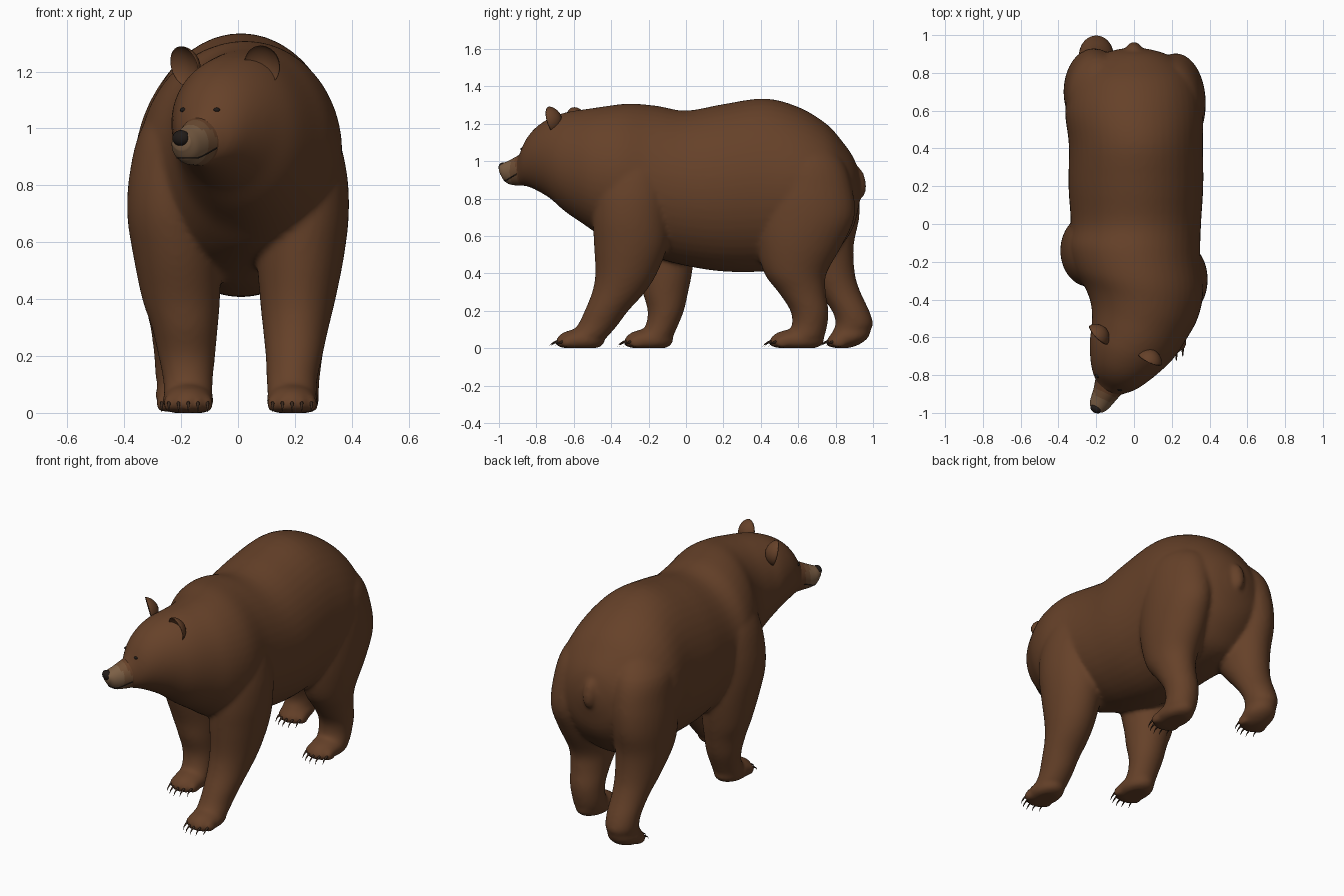
import bpy, bmesh, math
from mathutils import Vector, Matrix

if "Cube" in bpy.data.objects:
    bpy.data.objects.remove(bpy.data.objects["Cube"])

YAW = math.radians(25)          # head is turned towards -x


def material(name, rgb):
    m = bpy.data.materials.new(name)
    m.diffuse_color = (*rgb, 1)
    m.use_nodes = True
    m.node_tree.nodes["Principled BSDF"].inputs["Base Color"].default_value = m.diffuse_color
    return m


FUR = material("brown_fur", (0.132, 0.053, 0.022))
MID = material("muzzle_fur_dark", (0.16, 0.078, 0.036))
TAN = material("muzzle_fur", (0.2, 0.115, 0.06))
DARK = material("dark_skin", (0.015, 0.011, 0.009))
CLAW = material("claw_horn", (0.05, 0.026, 0.015))


def finish(bm, name, mat):
    bmesh.ops.recalc_face_normals(bm, faces=bm.faces)
    me = bpy.data.meshes.new(name)
    bm.to_mesh(me)
    bm.free()
    me.materials.append(mat)
    for p in me.polygons:
        p.use_smooth = True
    ob = bpy.data.objects.new(name, me)
    bpy.context.collection.objects.link(ob)
    return ob


def spline(rows, steps=4):
    """Catmull-Rom interpolation of parameter rows."""
    out = []
    n = len(rows)
    for i in range(n - 1):
        a, b, c, d = (rows[max(0, min(n - 1, i + k))] for k in (-1, 0, 1, 2))
        for s in range(steps):
            t = s / steps
            out.append([0.5 * (2 * q + (r - p) * t + (2 * p - 5 * q + 4 * r - w) * t * t
                        + (3 * q - p - 3 * r + w) * t ** 3)
                        for p, q, r, w in zip(a, b, c, d)])
    return out + [list(rows[-1])]


def loft(bm, rings, n=32):
    """Skin a tube over rings given as (centre, half axis u, half axis v)."""
    loops = [[bm.verts.new(c + u * math.cos(k * math.tau / n) + v * math.sin(k * math.tau / n))
              for k in range(n)] for c, u, v in rings]
    for a, b in zip(loops, loops[1:]):
        for k in range(n):
            bm.faces.new((a[k], a[(k + 1) % n], b[(k + 1) % n], b[k]))
    bm.faces.new(loops[0])
    bm.faces.new(loops[-1])


def upright(row):
    """(x, y, top, bottom, half width, yaw degrees) -> ring standing upright."""
    x, y, top, bot, w, a = row
    a = math.radians(a)
    return (Vector((x, y, (top + bot) / 2)), Vector((math.cos(a), -math.sin(a), 0)) * w,
            Vector((0, 0, (top - bot) / 2)))


def flat(row):
    """(z, x, y, half x, half y) -> level ring."""
    z, x, y, hx, hy = row
    return Vector((x, y, z)), Vector((hx, 0, 0)), Vector((0, hy, 0))


def ball(bm, c, r, turn=0.0, floor=None, tilt=0.0):
    m = (Matrix.Translation(c) @ Matrix.Rotation(turn, 4, 'Z') @ Matrix.Rotation(tilt, 4, 'X')
         @ Matrix.Diagonal((*r, 1)))
    vs = bmesh.ops.create_uvsphere(bm, u_segments=24, v_segments=14, radius=1, matrix=m)["verts"]
    if floor is not None:
        for v in vs:
            v.co.z = max(v.co.z, floor)


fur = bmesh.new()
claws = bmesh.new()

# torso, neck and skull: one loft from rump to muzzle root
torso = [
    (0, .928, .92, .78, .07, 0), (0, .9, 1.01, .66, .17, 0), (0, .84, 1.1, .56, .265, 0),
    (0, .75, 1.20, .47, .335, 0), (0, .6, 1.29, .43, .365, 0), (.01, .42, 1.335, .41, .355, 0),
    (.01, .2, 1.305, .41, .357, 0), (.01, 0, 1.27, .44, .345, 0), (0, -.15, 1.295, .48, .352, 5),
    (.025, -.3, 1.308, .53, .347, 10), (.04, -.42, 1.295, .58, .308, 15), (.025, -.52, 1.28, .65, .268, 20),
    (-.008, -.62, 1.265, .72, .235, 24), (-.05, -.70, 1.24, .79, .203, 25),
    (-.085, -.775, 1.195, .835, .162, 25), (-.11, -.83, 1.135, .86, .122, 25),
    (-.13, -.87, 1.06, .87, .075, 25), (-.142, -.89, 1.03, .885, .055, 25)]
loft(fur, [upright(r) for r in spline(torso)], 48)

# legs: right foreleg forward, left foreleg back, right hind forward, left hind back
right_fore = [(1.15, .16, -.27, .08, .09), (1.0, .205, -.28, .135, .17), (.85, .235, -.29, .147, .2),
              (.7, .235, -.295, .155, .203), (.55, .22, -.295, .153, .197), (.4, .21, -.32, .133, .165),
              (.3, .203, -.36, .116, .142), (.2, .197, -.425, .1, .117), (.12, .19, -.475, .09, .107),
              (.06, .19, -.53, .086, .11)]
left_fore = [(1.15, -.16, -.14, .08, .09), (1.0, -.205, -.14, .135, .17), (.85, -.235, -.14, .145, .19),
             (.7, -.235, -.14, .155, .19), (.55, -.215, -.125, .153, .175), (.4, -.2, -.11, .137, .142),
             (.3, -.187, -.11, .116, .122), (.2, -.18, -.108, .1, .097), (.12, -.176, -.13, .088, .087),
             (.06, -.175, -.165, .086, .095)]
right_hind = [(1.12, .16, .6, .09, .13), (1.0, .19, .62, .15, .22), (.85, .21, .635, .162, .255),
              (.7, .222, .637, .158, .264), (.55, .215, .607, .152, .228), (.4, .21, .585, .127, .167),
              (.3, .205, .62, .108, .127), (.2, .2, .66, .098, .102), (.12, .195, .66, .092, .095),
              (.06, .195, .635, .09, .105)]
left_hind = [(1.12, -.15, .63, .09, .13), (1.0, -.19, .67, .15, .21), (.85, -.205, .695, .16, .23),
             (.7, -.217, .7, .156, .227), (.55, -.215, .7, .147, .197), (.4, -.21, .76, .122, .143),
             (.3, -.205, .82, .103, .113), (.2, -.2, .88, .095, .1), (.13, -.2, .9, .09, .1),
             (.085, -.2, .88, .08, .1)]


def leg(rows, foot_y, foot_len, tilt=0.0):
    loft(fur, [flat(r) for r in spline(rows)])
    x = rows[-1][1]
    lift = foot_len * math.sin(tilt) * .6
    ball(fur, (x, foot_y, .043 + lift), (.091, foot_len, .06), floor=0.0, tilt=tilt)
    for k in range(-2, 3):                       # toes and claws
        tx = x + k * .034
        ty = foot_y - foot_len + .032 + .008 * k * k
        ball(fur, (tx, ty, .032), (.02, .042, .032), floor=0.0)
        path = [(ty - .02, .036, .009), (ty - .045, .032, .007), (ty - .064, .02, .0045),
                (ty - .074, .004, .001)]
        loft(claws, [(Vector((tx, y, z)), Vector((r * .8, 0, 0)), Vector((0, r * .5, r)))
                     for y, z, r in path], 8)


leg(right_fore, -.562, .13)
leg(left_fore, -.197, .13)
leg(right_hind, .595, .145)
leg(left_hind, .872, .118, math.radians(16))

# tail
ball(fur, (0, .926, .885), (.042, .036, .085), tilt=math.radians(8))

# fuse body parts into one skin
body = finish(fur, "body_and_legs", FUR)
bpy.context.view_layer.objects.active = body
body.select_set(True)
rm = body.modifiers.new("fuse", 'REMESH')
rm.mode = 'VOXEL'
rm.voxel_size = 0.012
rm.use_smooth_shade = True
sm = body.modifiers.new("soften", 'SMOOTH')
sm.factor = 0.5
sm.iterations = 9
for name in ("fuse", "soften"):
    bpy.ops.object.modifier_apply(modifier=name)
finish(claws, "claws", CLAW)

# muzzle, its fur turning lighter towards the nose
muzzle_rows = [(-.1, -.8, 1.085, .866, .098, 25), (-.13, -.855, 1.05, .868, .082, 25),
               (-.15, -.895, 1.03, .87, .069, 25), (-.172, -.935, 1.008, .874, .059, 25),
               (-.188, -.963, .995, .89, .05, 25), (-.2, -.985, .985, .925, .034, 25)]
muzzle = spline(muzzle_rows)
bm = bmesh.new()
loft(bm, [upright(r) for r in muzzle])
ob = finish(bm, "muzzle", FUR)
ob.data.materials.append(MID)
ob.data.materials.append(TAN)
for p in ob.data.polygons:
    along = -p.center.y - p.center.x * .45 - .3 * max(0, p.center.z - .96)
    p.material_index = 0 if along < .945 else 1 if along < .985 else 2

# nose pad
bm = bmesh.new()
ball(bm, (-.2, -.977, .966), (.032, .024, .028), turn=-YAW)
finish(bm, "nose", DARK)

# mouth line wrapped around the muzzle, rising to its corners
sides = {-1: [], 1: []}
for row in muzzle[6:18]:
    c, u, v = upright(row)
    z = .896 + .5 * max(0, row[1] + .945)
    k = math.sqrt(max(0, 1 - ((z - c.z) / v.z) ** 2))
    for s in sides:
        sides[s].append(Vector((c.x, c.y, z)) + s * k * u)
pts = sides[-1] + sides[1][::-1]
cu = bpy.data.curves.new("mouth", 'CURVE')
cu.dimensions = '3D'
cu.bevel_depth = 0.0025
sp = cu.splines.new('POLY')
sp.points.add(len(pts) - 1)
for p, co in zip(sp.points, pts):
    p.co = (*co, 1)
cu.materials.append(DARK)
bpy.context.collection.objects.link(bpy.data.objects.new("mouth", cu))

# ears: flattened balls with the front pushed in to make a cup
for name, loc, turn, lean in (("right_ear", (.092, -.7, 1.225), -22, .2),
                              ("left_ear", (-.175, -.575, 1.222), -48, -.1)):
    bm = bmesh.new()
    vs = bmesh.ops.create_uvsphere(bm, u_segments=28, v_segments=18, radius=1)["verts"]
    for v in vs:
        x, y, z = v.co
        v.co = (x * .068, y * (.034 if y > 0 else -.012), z * .073)
        v.co.y -= .02 * (x * x + z * z)
    bm.transform(Matrix.Translation(loc) @ Matrix.Rotation(math.radians(turn), 4, 'Z')
                 @ Matrix.Rotation(lean, 4, 'Y') @ Matrix.Rotation(.25, 4, 'X'))
    finish(bm, name, FUR)

# eyes, dropped onto the face
bpy.context.view_layer.update()
for name, x, guess in (("right_eye", -.075, -.868), ("left_eye", -.192, -.8)):
    hit, loc, _, _ = body.ray_cast(Vector((x, -2, 1.065)), Vector((0, 1, 0)))
    bm = bmesh.new()
    ball(bm, (x, (loc.y if hit else guess) + .004, 1.065), (.013, .01, .008), turn=-YAW)
    finish(bm, name, DARK)
